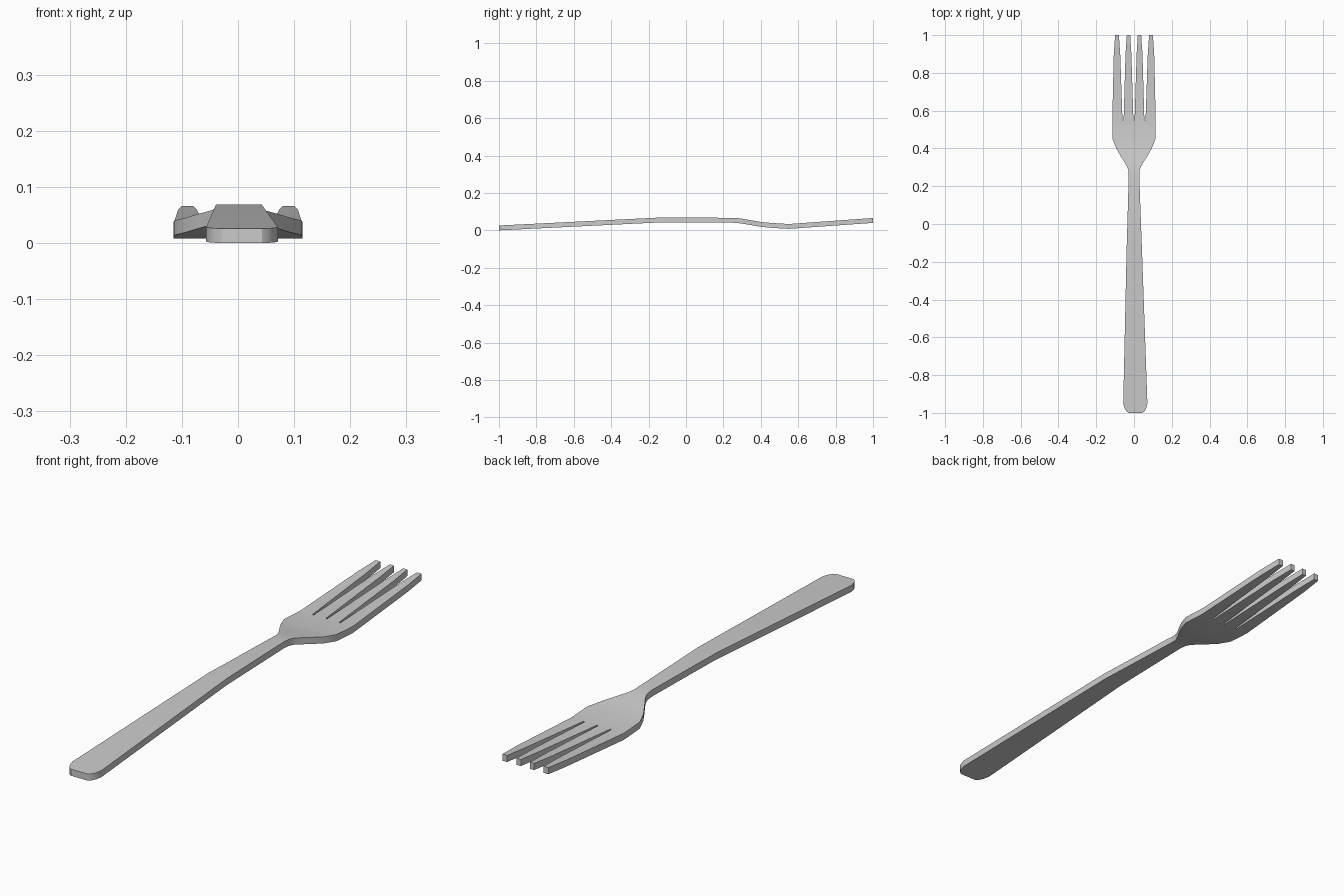
import bpy, bmesh, math

if "Cube" in bpy.data.objects:
    bpy.data.objects.remove(bpy.data.objects["Cube"])

THICK = 0.026

# Underside height along the length (y, z)
BEND = [(-1, 0.0), (-0.13, 0.043), (0.25, 0.041), (0.29, 0.038), (0.40, 0.019),
        (0.45, 0.014), (0.55, 0.008), (1, 0.040)]


def height(y):
    for (y0, z0), (y1, z1) in zip(BEND, BEND[1:]):
        if y <= y1:
            return z0 + (z1 - z0) * (y - y0) / (y1 - y0)
    return BEND[-1][1]


# Outline of handle and bowl: y, left x, right x
BODY = [(-1, -0.028, 0.043), (-0.992, -0.040, 0.055), (-0.975, -0.050, 0.065),
        (-0.95, -0.057, 0.071), (-0.13, -0.039, 0.042), (0.0, -0.035, 0.037),
        (0.25, -0.028, 0.028), (0.28, -0.029, 0.029), (0.30, -0.035, 0.035),
        (0.325, -0.049, 0.049), (0.36, -0.071, 0.071), (0.40, -0.094, 0.094),
        (0.45, -0.114, 0.114), (0.50, -0.115, 0.115)]

# Break points where the tines leave the bowl, with the narrow slot bases
ROOT = [-0.115, -0.061, -0.055, -0.003, 0.003, 0.055, 0.061, 0.115]
MID = [-0.107, -0.073, -0.045, -0.014, 0.014, 0.045, 0.073, 0.107]
TIP = [-0.100, -0.080, -0.038, -0.020, 0.020, 0.038, 0.080, 0.100]

bm = bmesh.new()


def row(y, xs):
    return [bm.verts.new((x, y, height(y))) for x in xs]


# Handle and bowl sheet, seven columns wide
prev = None
rows = [(y, [l + (r - l) * (x + 0.115) / 0.23 for x in ROOT]) for y, l, r in BODY]
for y, xs in rows + [(0.55, ROOT)]:
    cur = row(y, xs)
    if prev:
        for i in range(7):
            bm.faces.new((prev[i], prev[i + 1], cur[i + 1], cur[i]))
    prev = cur

# Four tines
for y, xs in ((0.90, MID), (1.0, TIP)):
    cur = row(y, xs)
    for i in range(0, 8, 2):
        bm.faces.new((prev[i], prev[i + 1], cur[i + 1], cur[i]))
    prev = cur

# Thicken the sheet upward
ext = bmesh.ops.extrude_face_region(bm, geom=bm.faces[:], use_keep_orig=True)
top = [g for g in ext["geom"] if isinstance(g, bmesh.types.BMVert)]
bmesh.ops.translate(bm, verts=top, vec=(0, 0, THICK))
bmesh.ops.recalc_face_normals(bm, faces=bm.faces[:])

mesh = bpy.data.meshes.new("fork")
bm.to_mesh(mesh)
bm.free()
fork = bpy.data.objects.new("fork", mesh)
bpy.context.collection.objects.link(fork)

# Smooth bends, crisp rims
bpy.context.view_layer.objects.active = fork
fork.select_set(True)
bpy.ops.object.shade_smooth_by_angle(angle=math.radians(30))
